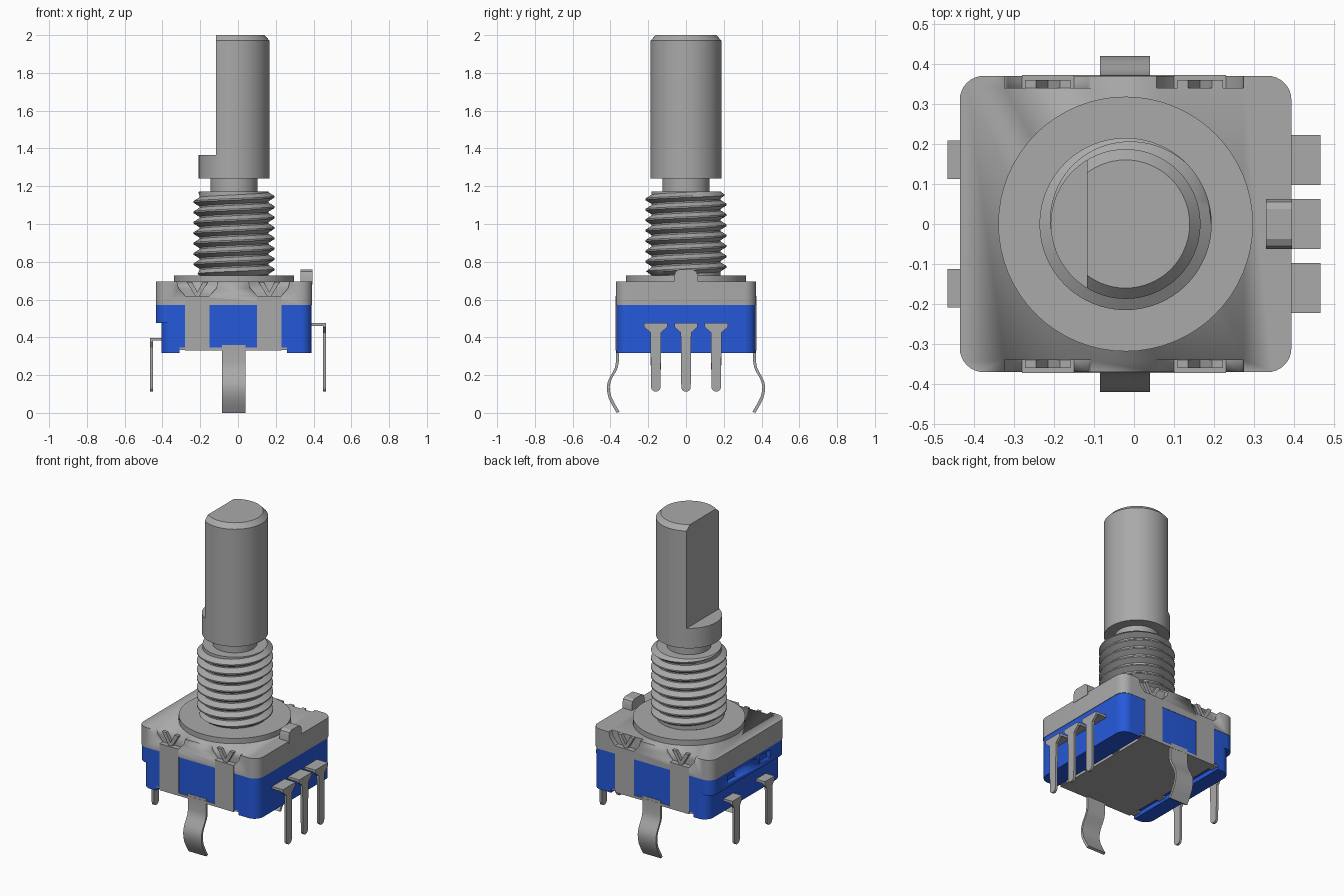
import bpy, bmesh, math
from mathutils import Vector

cube = bpy.data.objects.get("Cube")
if cube:
    bpy.data.objects.remove(cube, do_unlink=True)


def material(name, rgb):
    m = bpy.data.materials.new(name)
    m.use_nodes = True
    m.diffuse_color = (*rgb, 1)
    m.node_tree.nodes["Principled BSDF"].inputs["Base Color"].default_value = (*rgb, 1)
    return m


GREY = material("metal grey", (0.40, 0.40, 0.40))
BLUE = material("plastic blue", (0.019, 0.10, 0.70))
CX = -0.021  # shaft axis


def finish(name, bm, mat, angle=30):
    bmesh.ops.recalc_face_normals(bm, faces=bm.faces)
    mesh = bpy.data.meshes.new(name)
    bm.to_mesh(mesh)
    bm.free()
    mesh.materials.append(mat)
    ob = bpy.data.objects.new(name, mesh)
    bpy.context.collection.objects.link(ob)
    bpy.ops.object.select_all(action='DESELECT')
    ob.select_set(True)
    bpy.context.view_layer.objects.active = ob
    bpy.ops.object.shade_smooth_by_angle(angle=math.radians(angle))
    return ob


def prism(name, pts, axis, lo, hi, mat, keep=None):
    """Extrude a 2D outline along an axis; keep=(x, sign) trims it to one side of x."""
    place = {'x': lambda a, b, h: (h, a, b),
             'y': lambda a, b, h: (a, h, b),
             'z': lambda a, b, h: (a, b, h)}[axis]
    bm = bmesh.new()
    low = [bm.verts.new(place(a, b, lo)) for a, b in pts]
    top = [bm.verts.new(place(a, b, hi)) for a, b in pts]
    bm.faces.new(low)
    bm.faces.new(top)
    for i in range(len(pts)):
        j = (i + 1) % len(pts)
        bm.faces.new((low[i], low[j], top[j], top[i]))
    if keep:
        trim(bm, *keep)
    return finish(name, bm, mat)


def trim(bm, x, sign):
    bmesh.ops.bisect_plane(bm, geom=bm.verts[:] + bm.edges[:] + bm.faces[:],
                           plane_co=(x, 0, 0), plane_no=(sign, 0, 0), clear_inner=True)
    bmesh.ops.holes_fill(bm, edges=[e for e in bm.edges if e.is_boundary])


def box(name, x0, x1, y0, y1, z0, z1, mat):
    return prism(name, [(x0, y0), (x1, y0), (x1, y1), (x0, y1)], 'z', z0, z1, mat)


def rounded(x0, x1, y, r, n=8):
    pts = []
    for k, (cx, cy) in enumerate([(x1 - r, y - r), (x0 + r, y - r), (x0 + r, r - y), (x1 - r, r - y)]):
        for i in range(n + 1):
            a = math.pi / 2 * (k + i / n)
            pts.append((cx + r * math.cos(a), cy + r * math.sin(a)))
    return pts


def lathe(name, profile, mat, keep=None, n=64):
    bm = bmesh.new()
    rings = [[bm.verts.new((CX + r * math.cos(2 * math.pi * i / n), r * math.sin(2 * math.pi * i / n), z))
              for i in range(n)] for r, z in profile]
    for a, b in zip(rings, rings[1:]):
        for i in range(n):
            j = (i + 1) % n
            bm.faces.new((a[i], a[j], b[j], b[i]))
    bm.faces.new(rings[0])
    bm.faces.new(rings[-1])
    if keep:
        trim(bm, *keep)
    return finish(name, bm, mat)


def cut(ob, cutters):
    for c in cutters:
        m = ob.modifiers.new("cut", 'BOOLEAN')
        m.operation, m.solver, m.object = 'DIFFERENCE', 'EXACT', c
        with bpy.context.temp_override(object=ob, active_object=ob):
            bpy.ops.object.modifier_apply(modifier=m.name)
        bpy.data.objects.remove(c, do_unlink=True)


# Shaft: neck, full round collar, and D-shaped upper length
lathe("shaft_neck", [(0.125, 1.12), (0.125, 1.26)], GREY)
lathe("shaft_collar", [(0.187, 1.24), (0.187, 1.365)], GREY)
lathe("shaft_d_section", [(0.187, 1.365), (0.187, 1.972), (0.16, 2.0)], GREY, keep=(-0.117, 1))
lathe("bushing_flange", [(0.318, 0.68), (0.318, 0.728)], GREY)


# Threaded bushing: helical rows clamped to the bushing ends
def thread(z0=0.728, z1=1.172, pitch=0.055, root=0.183, crest=0.215, n=64):
    shape = [(0.0, root), (0.14, root), (0.5, crest), (0.64, crest)]
    k = len(shape)
    turns = int((z1 - z0) / pitch) + 2
    bm = bmesh.new()

    def vert(row, i):
        f, r = shape[row % k]
        z = z0 + pitch * (row // k + f + i / n)
        z = min(max(z, z0), z1)
        r = min(r, root + (z1 - z) * 1.3, root + (z - z0) * 1.3)
        a = 2 * math.pi * i / n
        return bm.verts.new((CX + r * math.cos(a), r * math.sin(a), z))

    grid = [[vert(row, i) for i in range(n + 1)] for row in range(-2 * k, turns * k)]
    for a, b in zip(grid, grid[1:]):
        for i in range(n):
            if (a[i].co - b[i].co).length > 1e-6 or (a[i + 1].co - b[i + 1].co).length > 1e-6:
                bm.faces.new((a[i], a[i + 1], b[i + 1], b[i]))
    bmesh.ops.remove_doubles(bm, verts=bm.verts, dist=1e-5)
    bmesh.ops.delete(bm, geom=[v for v in bm.verts if not v.link_faces], context='VERTS')
    bmesh.ops.holes_fill(bm, edges=[e for e in bm.edges if e.is_boundary])
    finish("threaded_bushing", bm, GREY, 25)


thread()

# Metal cap with four crimp pockets
LEGS = (-0.215, 0.165)
cap = prism("metal_cap", rounded(-0.435, 0.393, 0.37, 0.06), 'z', 0.57, 0.695, GREY)
pockets = []
for s in (-1, 1):
    for c in LEGS:
        outline = [(c - 0.115, 0.72), (c - 0.1, 0.66), (c - 0.065, 0.62),
                   (c + 0.065, 0.62), (c + 0.1, 0.66), (c + 0.115, 0.72)]
        pockets.append(prism("pocket", outline, 'y', *sorted((s * 0.34, s * 0.4)), GREY))
cut(cap, pockets)

# Strap legs with V-shaped crimp prongs
for s, side in ((-1, "front"), (1, "back")):
    for c in LEGS:
        prism(side + "_strap_leg", [(c - 0.065, 0.33), (c + 0.065, 0.33), (c + 0.065, 0.62), (c - 0.065, 0.62)],
              'y', *sorted((s * 0.35, s * 0.372)), GREY)
        vee = [(c, 0.60), (c + 0.057, 0.694), (c + 0.03, 0.694), (c, 0.64), (c - 0.03, 0.694), (c - 0.057, 0.694)]
        prism(side + "_crimp_prongs", vee, 'y', *sorted((s * 0.33, s * 0.36)), GREY)

# Index tab standing on the cap edge
tab = [(-0.063, 0.68), (0.063, 0.68), (0.063, 0.725), (0.055, 0.748), (0.038, 0.758),
       (-0.038, 0.758), (-0.055, 0.748), (-0.063, 0.725)]
prism("index_tab", tab, 'x', 0.33, 0.395, GREY)

# Blue housing: upper ledge with two windows, lower block, and side rails
ledge = prism("housing_ledge", rounded(-0.435, 0.39, 0.368, 0.06), 'z', 0.475, 0.57, BLUE)
cut(ledge, [box("window", -0.5, -0.41, y - 0.05, y + 0.05, 0.50, 0.55, BLUE) for y in (-0.16, 0.16)])
lower = rounded(-0.405, 0.39, 0.368, 0.06)
prism("housing_block", lower, 'z', 0.345, 0.475, BLUE)
prism("housing_rail_right", lower, 'z', 0.318, 0.345, BLUE, keep=(-0.31, -1))
prism("housing_rail_left", lower, 'z', 0.318, 0.345, BLUE, keep=(0.26, 1))

# Bottom plate with small side nubs
box("bottom_plate", -0.28, 0.23, -0.372, 0.372, 0.33, 0.346, GREY)
for y in (-0.34, -0.12, 0.12, 0.34):
    for x in (-0.295, 0.245):
        box("plate_nub", x - 0.018, x + 0.018, y - 0.025, y + 0.025, 0.334, 0.348, GREY)


# Bent terminals: flat head plus tapered blade with a round tip
def terminal(name, s, y, half, top):
    right = [(half, top), (half, top - 0.02), (0.028, top - 0.05), (0.025, 0.137)]
    tip = [(0.025 * math.cos(a), 0.137 - 0.025 * math.sin(a))
           for a in [math.pi * i / 10 for i in range(1, 10)]]
    pts = right + tip + [(-a, b) for a, b in reversed(right)]
    prism(name + "_blade", [(y + a, b) for a, b in pts], 'x', *sorted((s * 0.451, s * 0.466)), GREY)
    box(name + "_head", *sorted((s * 0.37, s * 0.455)), y - half, y + half, top - 0.015, top, GREY)


for y in (-0.16, 0, 0.16):
    terminal("signal_terminal", 1, y, 0.062, 0.475)
for y in (-0.16, 0.16):
    terminal("switch_terminal", -1, y, 0.048, 0.397)

# Springy mounting lugs, front and back
path = [(0.356, 0.36), (0.356, 0.27), (0.361, 0.24), (0.373, 0.215), (0.388, 0.19), (0.399, 0.165),
        (0.404, 0.14), (0.403, 0.115), (0.395, 0.085), (0.375, 0.045), (0.352, 0.006)]
strip = path + [(y + 0.015, z - (0.006 if z < 0.1 else 0)) for y, z in reversed(path)]
for s, side in ((-1, "front"), (1, "back")):
    prism(side + "_mounting_lug", [(s * y, z) for y, z in strip], 'x', -0.085, 0.04, GREY)
